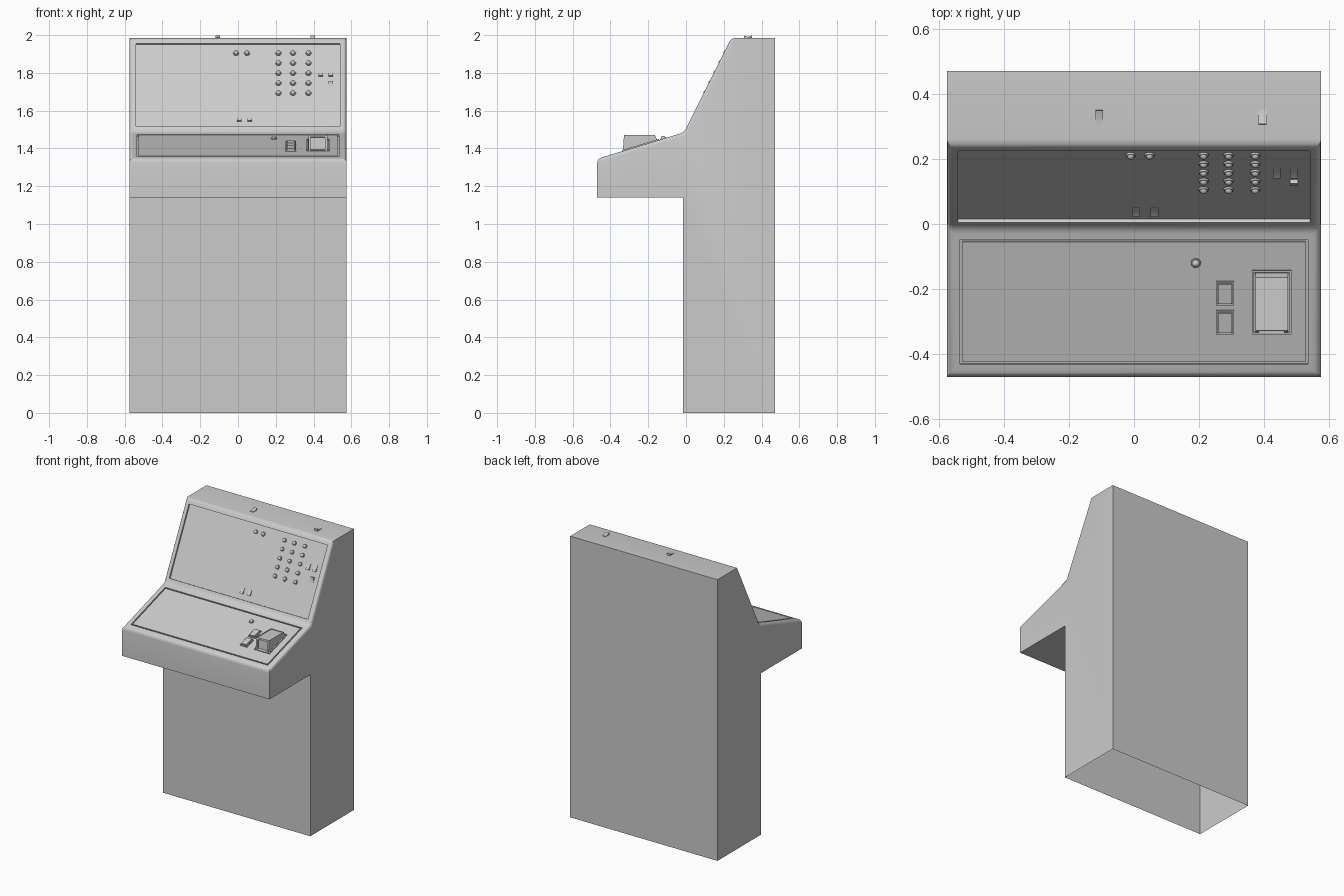
import bpy, bmesh, math
from mathutils import Matrix, Vector

if "Cube" in bpy.data.objects:
    bpy.data.objects.remove(bpy.data.objects["Cube"])

W = 0.575
DESK = math.atan2(0.14, 0.46)      # tilt of the control desk
WALL = math.atan2(0.50, 0.25)      # tilt of the upper panel
RECESS = 0.012


def finish(bm, name):
    mesh = bpy.data.meshes.new(name)
    bm.to_mesh(mesh)
    bm.free()
    obj = bpy.data.objects.new(name, mesh)
    bpy.context.collection.objects.link(obj)
    bpy.ops.object.select_all(action='DESELECT')
    obj.select_set(True)
    bpy.context.view_layer.objects.active = obj
    bpy.ops.object.shade_smooth_by_angle(angle=math.radians(35))
    return obj


def prism(points, half):
    """Extrude a (y, z) outline across x."""
    bm = bmesh.new()
    face = bm.faces.new([bm.verts.new((-half, y, z)) for y, z in points])
    ext = bmesh.ops.extrude_face_region(bm, geom=[face])
    verts = [v for v in ext['geom'] if isinstance(v, bmesh.types.BMVert)]
    bmesh.ops.translate(bm, verts=verts, vec=(2 * half, 0, 0))
    bmesh.ops.recalc_face_normals(bm, faces=bm.faces)
    return bm


def largest_facing(bm, normal):
    bm.normal_update()
    faces = [f for f in bm.faces if f.normal.dot(normal) > 0.999]
    return max(faces, key=lambda f: f.calc_area())


def inset(bm, face, size):
    bmesh.ops.inset_region(bm, faces=[face], thickness=size, use_even_offset=True)
    return face


def push(bm, face, depth):
    n = face.normal.copy()
    face = bmesh.ops.extrude_discrete_faces(bm, faces=[face])['faces'][0]
    bmesh.ops.translate(bm, verts=face.verts, vec=n * depth)
    face.normal_update()
    return face


def on_desk(x, y):
    return Matrix.Translation((x, y, 1.485 + (y + 0.01) * math.tan(DESK))) @ Matrix.Rotation(DESK, 4, 'X')


def on_wall(x, z):
    y = -0.01 + (z - 1.485) * 0.5 + RECESS / math.sin(WALL)
    return Matrix.Translation((x, y, z)) @ Matrix.Rotation(WALL, 4, 'X')


def on_top(x, y):
    return Matrix.Translation((x, y, 1.985))


# Cabinet shell with rounded front edges, open underneath
outline = [(-0.015, 0), (0.47, 0), (0.47, 1.985), (0.24, 1.985), (-0.01, 1.485),
           (-0.47, 1.345), (-0.47, 1.14), (-0.015, 1.14)]
bm = prism(outline, W)
n_wall = Vector((0, -math.sin(WALL), math.cos(WALL)))
n_desk = Vector((0, -math.sin(DESK), math.cos(DESK)))
edges = set(largest_facing(bm, n_wall).edges) | set(largest_facing(bm, n_desk).edges)
bmesh.ops.bevel(bm, geom=list(edges), offset=0.02, segments=4, profile=0.5, affect='EDGES')
# Recessed upper panel
push(bm, inset(bm, largest_facing(bm, n_wall), 0.014), -RECESS)
# Groove around the desk panel
f = push(bm, inset(bm, largest_facing(bm, n_desk), 0.02), -0.01)
push(bm, inset(bm, f, 0.008), 0.01)
bmesh.ops.delete(bm, geom=[f for f in bm.faces if all(v.co.z < 0.001 for v in f.verts)],
                 context='FACES_ONLY')
finish(bm, "cabinet")


# Domed push buttons
def dome(name, matrix, r=0.014):
    bm = bmesh.new()
    bmesh.ops.create_uvsphere(bm, u_segments=16, v_segments=10, radius=r)
    bmesh.ops.scale(bm, verts=bm.verts, vec=(0.85, 0.85, 0.85))
    bmesh.ops.translate(bm, verts=bm.verts, vec=(0, 0, 0.004))
    bmesh.ops.create_cone(bm, cap_ends=True, segments=16, radius1=r * 1.15, radius2=r * 1.05,
                          depth=0.01, matrix=Matrix.Translation((0, 0, 0.001)))
    finish(bm, name).matrix_world = matrix


for x in (0.214, 0.291, 0.373):
    for row in range(5):
        dome("keypad_button", on_wall(x, 1.905 - 0.053 * row))
for x in (-0.01, 0.048):
    dome("indicator_button", on_wall(x, 1.905))
dome("desk_knob", on_desk(0.19, -0.12))


# Rocker switches, tilted one way or the other
def rocker(name, matrix, flip=1, s=1.0):
    pts = [(-0.022, -0.003), (-0.021, 0.013), (0, 0.005), (0.022, 0.003), (0.022, -0.003)]
    bm = prism([(y * flip * s, z) for y, z in pts], 0.012)
    finish(bm, name).matrix_world = matrix


for x, z, flip, s in ((0.439, 1.80, 1, 1), (0.492, 1.80, 1, 1), (0.492, 1.735, -1, 0.8),
                      (0.007, 1.56, 1, 0.9), (0.063, 1.56, 1, 0.9)):
    rocker("panel_switch", on_wall(x, z), flip, s)
rocker("top_switch_left", on_top(-0.107, 0.328), -1)
rocker("top_switch_right", on_top(0.395, 0.328), 1)


# Framed plates: raised rim, sunken slot, key in the middle
def framed_key(name, matrix, sx, sy, rim, key):
    bm = bmesh.new()
    bmesh.ops.create_cube(bm, size=1, matrix=Matrix.Diagonal((sx, sy, 0.012, 1)))
    f = largest_facing(bm, Vector((0, 0, 1)))
    f = push(bm, inset(bm, f, rim), -0.006)
    f = push(bm, inset(bm, f, 0.003), key)
    inset(bm, f, 0.003)
    finish(bm, name).matrix_world = matrix


for y in (-0.212, -0.301):
    framed_key("desk_key", on_desk(0.28, y), 0.056, 0.078, 0.005, 0.014)
framed_key("reader_frame", on_desk(0.423, -0.24), 0.122, 0.205, 0.006, 0.004)

# Wedge-shaped reader housing with a window in its front
bm = prism([(-0.335, 1.38), (-0.328, 1.472), (-0.165, 1.472), (-0.148, 1.435)], 0.05)
front = Vector((0, -0.092, 0.007)).normalized()
push(bm, inset(bm, largest_facing(bm, front), 0.012), -0.012)
top = largest_facing(bm, Vector((0, 0, 1)))
push(bm, inset(bm, top, 0.007), -0.003)
bmesh.ops.translate(bm, verts=bm.verts, vec=(0.423, 0, 0))
finish(bm, "reader_housing")
